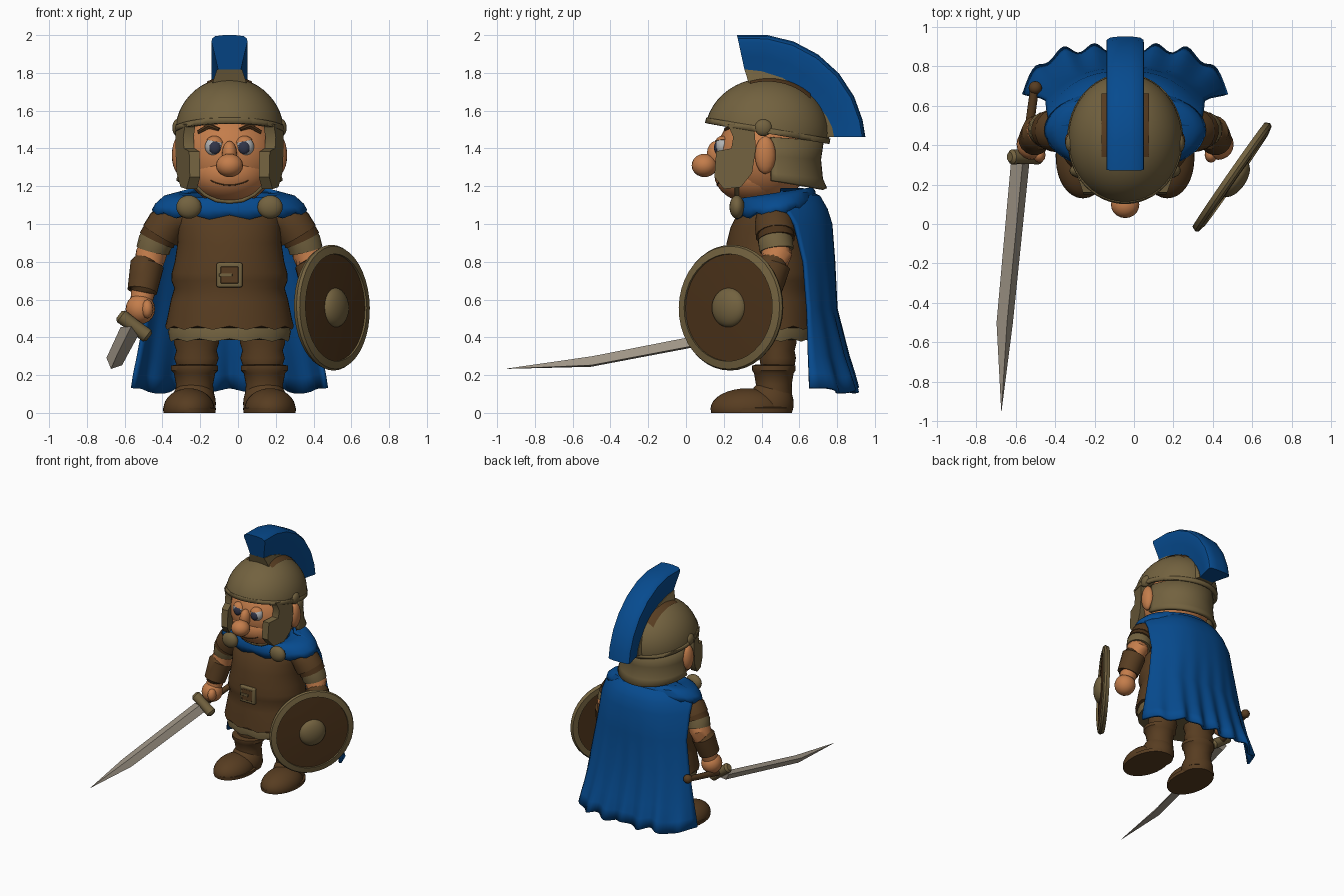
import bpy, bmesh, math
from mathutils import Vector as V, Matrix

if "Cube" in bpy.data.objects:
    bpy.data.objects.remove(bpy.data.objects["Cube"])

CX = -0.045  # the body's centre line


def material(name, *rgb):
    m = bpy.data.materials.new(name)
    m.diffuse_color = (*rgb, 1)
    m.use_nodes = True
    m.node_tree.nodes["Principled BSDF"].inputs["Base Color"].default_value = m.diffuse_color
    return m


BRONZE = material("bronze", .17, .122, .05)
LEATHER = material("brown leather", .096, .046, .015)
DARK = material("dark leather", .07, .032, .01)
SKIN = material("skin", .55, .205, .07)
BLUE = material("blue cloth", .002, .07, .275)
STEEL = material("steel", .34, .295, .235)
WHITE = material("eye white", .45, .45, .45)
IRIS = material("iris", .03, .035, .065)


def finish(name, bm, mat, thick=0):
    bmesh.ops.remove_doubles(bm, verts=bm.verts, dist=1e-5)
    bmesh.ops.recalc_face_normals(bm, faces=bm.faces)
    me = bpy.data.meshes.new(name)
    bm.to_mesh(me)
    bm.free()
    ob = bpy.data.objects.new(name, me)
    me.materials.append(mat)
    bpy.context.collection.objects.link(ob)
    if thick:
        ob.modifiers.new("thickness", 'SOLIDIFY').thickness = thick
    return ob


def skin_rings(name, rings, mat, closed=True, cap=True, thick=0):
    """Bridge a list of equal point rings."""
    bm = bmesh.new()
    rs = [[bm.verts.new(p) for p in r] for r in rings]
    n = len(rs[0])
    for a, b in zip(rs, rs[1:]):
        for i in range(n if closed else n - 1):
            j = (i + 1) % n
            bm.faces.new((a[i], a[j], b[j], b[i]))
    if cap and closed:
        bm.faces.new(rs[0])
        bm.faces.new(rs[-1])
    return finish(name, bm, mat, thick)


def loft(name, prof, mat, x=CX, y=0.44, seg=32, cap=True, wave=0, thick=0, tilt=0):
    """Upright stack of ellipses (z, rx, ry); the last one may ripple."""
    rings = []
    for k, (z, rx, ry) in enumerate(prof):
        w = wave if k == len(prof) - 1 else 0
        rings.append([(x + rx * math.cos(a), y + ry * math.sin(a), z + w * math.cos(12 * a) + tilt * math.sin(a))
                      for a in (i * math.tau / seg for i in range(seg))])
    return skin_rings(name, rings, mat, cap=cap, thick=thick)


def tube(name, pts, radii, mat, seg=16):
    pts = [V(p) for p in pts]
    rings = []
    for i, (p, r) in enumerate(zip(pts, radii)):
        d = pts[min(i + 1, len(pts) - 1)] - pts[max(i - 1, 0)]
        q = d.to_track_quat('Z', 'Y')
        rings.append([p + q @ V((r * math.cos(a), r * math.sin(a), 0))
                      for a in (k * math.tau / seg for k in range(seg))])
    return skin_rings(name, rings, mat)


def ball(name, loc, size, mat, cuts=(), seg=32, fill=True, thick=0):
    """Ellipsoid, keeping only what lies behind each (point, normal) cut."""
    bm = bmesh.new()
    bmesh.ops.create_uvsphere(bm, u_segments=seg, v_segments=seg // 2, radius=1)
    for v in bm.verts:
        v.co = V(loc) + V(a * b for a, b in zip(v.co, size))
    for co, no in cuts:
        r = bmesh.ops.bisect_plane(bm, geom=bm.verts[:] + bm.edges[:] + bm.faces[:],
                                   plane_co=co, plane_no=no, clear_outer=True)
        if fill:
            bmesh.ops.edgeloop_fill(bm, edges=[e for e in r['geom_cut'] if isinstance(e, bmesh.types.BMEdge)])
    return finish(name, bm, mat, thick)


def box(name, loc, half, mat):
    x, y, z = half
    ob = skin_rings(name, [[V(loc) + V((a, b, c)) for a, b in ((-x, -y), (x, -y), (x, y), (-x, y))]
                           for c in (-z, z)], mat)
    b = ob.modifiers.new("bevel", 'BEVEL')
    b.width, b.segments = min(half) * .6, 2


# Tunic, hem, buckle and neck
loft("tunic", [(1.13, .17, .11), (1.06, .265, .165), (.98, .275, .205), (.9, .275, .225), (.8, .29, .238),
               (.74, .306, .244), (.70, .308, .244), (.66, .292, .234), (.6, .31, .243), (.5, .33, .253),
               (.45, .34, .257)], LEATHER, seg=48, wave=.01)
loft("tunic_hem", [(.48, .31, .23), (.43, .325, .245), (.385, .318, .24)], BRONZE, seg=48, wave=.008)
box("belt_buckle", (CX, .195, .73), (.068, .015, .065), BRONZE)
box("buckle_centre", (CX, .182, .73), (.047, .005, .044), LEATHER)
box("buckle_tongue", (CX - .02, .176, .73), (.035, .006, .009), BRONZE)
loft("neck", [(1.06, .15, .15), (1.2, .14, .13)], SKIN, y=.42)

# Cheek guard outline in the side plane
cheek = [(.22, 1.53), (.25, 1.46), (.24, 1.4), (.16, 1.385), (.15, 1.25), (.2, 1.185), (.29, 1.195), (.35, 1.27),
         (.37, 1.4), (.36, 1.53)]
HEAD, HS = (CX, .41, 1.36), (.26, .25, .25)
JAW, JS = (CX, .37, 1.26), (.215, .22, .155)


def on(c, size, dx, z):
    """Point on the front of an ellipsoid."""
    return V((CX + dx, c[1] - size[1] * math.sqrt(max(0, 1 - (dx / size[0]) ** 2 - ((z - c[2]) / size[2]) ** 2)), z))


# Everything that comes in left and right
for s, side in ((-1, "right"), (1, "left")):
    def P(dx, y, z):
        return (CX + s * dx, y, z)
    # Legs and boots
    loft(side + "_trouser_leg", [(.2, .085, .08), (.25, .105, .09), (.29, .118, .097), (.33, .107, .09),
                                 (.37, .12, .1), (.48, .11, .1)], LEATHER, x=CX + s * .175, y=.485)
    loft(side + "_boot_shaft", [(.03, .11, .1), (.15, .098, .095), (.21, .11, .105), (.225, .125, .115),
                                (.25, .125, .115), (.255, .1, .1)], LEATHER, x=CX + s * .185, y=.465)
    ball(side + "_boot_toe", P(.215, .325, .022), (.135, .195, .108), LEATHER, [((0, 0, 0), (0, 0, -1))])
    ball(side + "_boot_heel", P(.19, .45, .05), (.118, .12, .13), LEATHER, [((0, 0, 0), (0, 0, -1))])
    loft(side + "_boot_sole", [(0, .138, .212), (.025, .14, .215), (.03, .13, .205)], LEATHER, x=CX + s * .212, y=.345)
    # Arms
    tube(side + "_sleeve_top", [P(.2, .46, 1.05), P(.29, .465, 1.03), P(.335, .47, .99), P(.365, .475, .94)],
         (.08, .097, .107, .107), LEATHER)
    tube(side + "_sleeve_flap", [P(.35, .47, .99), P(.385, .478, .915)], (.09, .1), DARK)
    tube(side + "_sleeve_trim", [P(.36, .47, .96), P(.395, .475, .9), P(.405, .48, .86)], (.09, .093, .09), BRONZE)
    tube(side + "_forearm", [P(.385, .47, .92), P(.415, .48, .84), P(.435, .46, .76), P(.465, .42, .6)],
         (.075, .083, .075, .06), SKIN)
    tube(side + "_bracer", [P(.432, .468, .79), P(.436, .465, .785), P(.45, .445, .71), P(.462, .425, .645),
                            P(.463, .425, .64)], (.075, .09, .085, .08, .065), LEATHER)
    ball(side + "_fist", P(.472, .405, .55), (.078, .08, .08), SKIN, seg=20)
    ball(side + "_thumb", P(.435, .35, .55), (.032, .04, .05), SKIN, seg=12)
    # Cloak brooch
    ball(side + "_brooch", P(.215, .27, 1.09), (.067, .04, .062), BRONZE, seg=20)
    # Eye with lid, brow, ear, cheek guard
    ball(side + "_eye", P(.08, .195, 1.41), (.05, .04, .052), WHITE, seg=20)
    ball(side + "_iris", P(.077, .165, 1.404), (.031, .0165, .034), IRIS, seg=16)
    ball(side + "_eyelid", P(.08, .194, 1.41), (.055, .047, .057), SKIN, [(P(.08, 0, 1.438), (s * .2, 0, -1))], seg=20)
    tube(side + "_brow", [on(HEAD, HS, s * d, z) for d, z in ((.055, 1.5), (.105, 1.518), (.165, 1.485))],
         (.01, .018, .012), DARK, 8)
    ball(side + "_ear", P(.265, .42, 1.365), (.04, .055, .1), SKIN, seg=20)
    skin_rings(side + "_cheek_guard", [[P(o + .35 * (y - .15), y, z) for y, z in cheek] for o in (.155, .21)], BRONZE)
    ball(side + "_hinge_disc", P(.275, .41, 1.51), (.028, .047, .045), BRONZE, seg=20)

# Cloak: shoulder mantle and back sheet rippled at its hem
loft("cloak_mantle", [(1.12, .14, .15), (1.15, .19, .175), (1.165, .27, .195), (1.145, .35, .21), (1.105, .395, .215),
                      (1.065, .41, .215)], BLUE, y=.475, seg=48, cap=False, wave=.012, thick=.02, tilt=.03)
rows = [(1.19, .62, .5, .2), (1.15, .71, .5, .34), (1.08, .75, .53, .39), (1.0, .775, .58, .4), (.8, .79, .63, .405),
        (.55, .80, .65, .445), (.3, .855, .66, .49), (.2, .88, .665, .51), (.12, .895, .67, .522)]
sheet = []
for z, yc, ye, hw in rows:
    f = ((1.19 - z) / 1.07) ** 4
    sheet.append([(CX + hw * u, ye + (yc - ye) * (1 - abs(u) ** (2.6 + 2.4 * f)) + .022 * f * math.cos(u * 21),
                   z + .014 * f * math.cos(u * 13)) for u in (i / 30 - 1 for i in range(61))])
skin_rings("cloak_back", sheet, BLUE, closed=False, thick=.02)

# Head
ball("head", HEAD, HS, SKIN)
ball("jaw", JAW, JS, SKIN)
ball("nose", (CX, .098, 1.31), (.072, .068, .062), SKIN, seg=20)
ball("nose_bridge", (CX, .16, 1.37), (.04, .05, .07), SKIN, seg=16)
tube("mouth", [on(JAW, JS, d, 1.205 + 2.5 * d * d) for d in (-.1, -.07, -.035, 0, .035, .07, .1)], [.003] * 7, DARK, 8)
tube("chin_strap", [(CX + d, .27, z) for d, z in ((-.19, 1.215), (-.13, 1.157), (-.07, 1.127), (0, 1.118), (.07, 1.127),
                                                 (.13, 1.157), (.19, 1.215))], [.012] * 7, BRONZE, 10)

# Helmet: dome, rim, neck guard
HC = (CX, .43, 1.48)
slope = V((0, -.17, -1)).normalized()
low, mid = V((CX, .1, 1.535)), V((CX, .1, 1.565))
ball("helmet_dome", HC, (.289, .33, .294), BRONZE, [(low, slope)], seg=48, fill=False, thick=.02)
ball("helmet_rim", HC, (.294, .336, .3), BRONZE, [(low, slope), (mid, -slope)], seg=48, fill=False, thick=.02)
skin_rings("neck_guard", [[(CX + rx * math.cos(a), .45 + ry * math.sin(a), z + dz * math.sin(a))
                           for a in (math.pi * i / 24 for i in range(25))]
                          for z, dz, rx, ry in ((1.46, -.02, .265, .28), (1.36, -.02, .262, .265),
                                                (1.27, -.03, .27, .275), (1.235, -.045, .282, .297))],
           BRONZE, closed=False, thick=.025)
ball("crest_base_plate", HC, (.295, .336, .301), LEATHER,
     [((CX - .12, 0, 0), (-1, 0, 0)), ((CX + .12, 0, 0), (1, 0, 0)), ((0, .34, 0), (0, -1, 0)),
      ((0, .66, 0), (0, 1, 0)), ((0, 0, 1.56), (0, 0, -1))], seg=48, fill=False)

# Crest: two arcs bridged with a widening, round-topped section
inner = [(.31, 1.815), (.40, 1.805), (.51, 1.77), (.60, 1.715), (.68, 1.645), (.74, 1.57), (.77, 1.51), (.78, 1.46)]
outer = [(.27, 2.0), (.43, 2.0), (.57, 1.966), (.70, 1.897), (.81, 1.797), (.89, 1.675), (.935, 1.55), (.95, 1.46)]
half = [(.06, 0), (.077, .4), (.095, .8), (.093, .9), (.075, .97), (.03, 1)]
plume, holder = [], []
for (a, b), (c, d) in zip(inner, outer):
    plume.append([(CX + w, a + (c - a) * t, b + (d - b) * t) for w, t in [(-w, t) for w, t in half] + half[::-1]])
    n, p = V((0, a - .43, b - 1.45)).normalized(), V((CX, a, b))
    holder.append([p + n * t + V((w, 0, 0)) for w, t in ((-.09, -.07), (-.066, .004), (.066, .004), (.09, -.07))])
skin_rings("crest_plume", plume, BLUE)
skin_rings("crest_holder", holder, BRONZE)

# Sword: diamond blade, guard, grip, pommel
W, T = V((.9, 0, -.42)), V((.38, .1, .9))
blade = []
for y, x, z, w, t in ((.33, -.575, .432, .052, .034), (-.5, -.655, .272, .046, .031), (-.948, -.672, .234, .001, .001)):
    p = V((x, y, z))
    blade.append([p + W * w, p + T * t, p - W * w, p - T * t])
skin_rings("sword_blade", blade, STEEL)
g, G = V((-.55, .34, .46)), V((.8, 0, -.6))
tube("sword_guard", [g + G * o for o in (-.1, -.085, 0, .085, .1)], (.024, .038, .036, .038, .024), BRONZE, 12)
tube("sword_grip", [g, (-.505, .68, .52)], (.024, .022), LEATHER, 12)
ball("sword_pommel", (-.5, .69, .522), (.034, .034, .034), LEATHER, seg=16)

# Shield: built flat, then turned to face outward
S = Matrix.Translation((.5, .237, .557)) @ V((.82, -.57, .02)).to_track_quat('Z', 'Y').to_matrix().to_4x4()
for ob in (
    loft("shield_rim", [(-.024, .28, .28), (-.024, .322, .322), (0, .333, .333), (.015, .325, .325), (.024, .284, .284),
                        (-.024, .28, .28)], BRONZE, x=0, y=0, seg=40, cap=False),
    loft("shield_board", [(-.014, .287, .287), (.012, .287, .287), (.022, .1, .1)], DARK, x=0, y=0, seg=40),
    ball("shield_boss", (0, 0, .015), (.105, .105, .055), BRONZE, [((0, 0, 0), (0, 0, -1))]),
):
    ob.data.transform(S)

# Smooth shading with crisp edges
for ob in bpy.context.scene.objects:
    ob.select_set(True)
    bpy.context.view_layer.objects.active = ob
bpy.ops.object.shade_smooth_by_angle(angle=math.radians(40))
